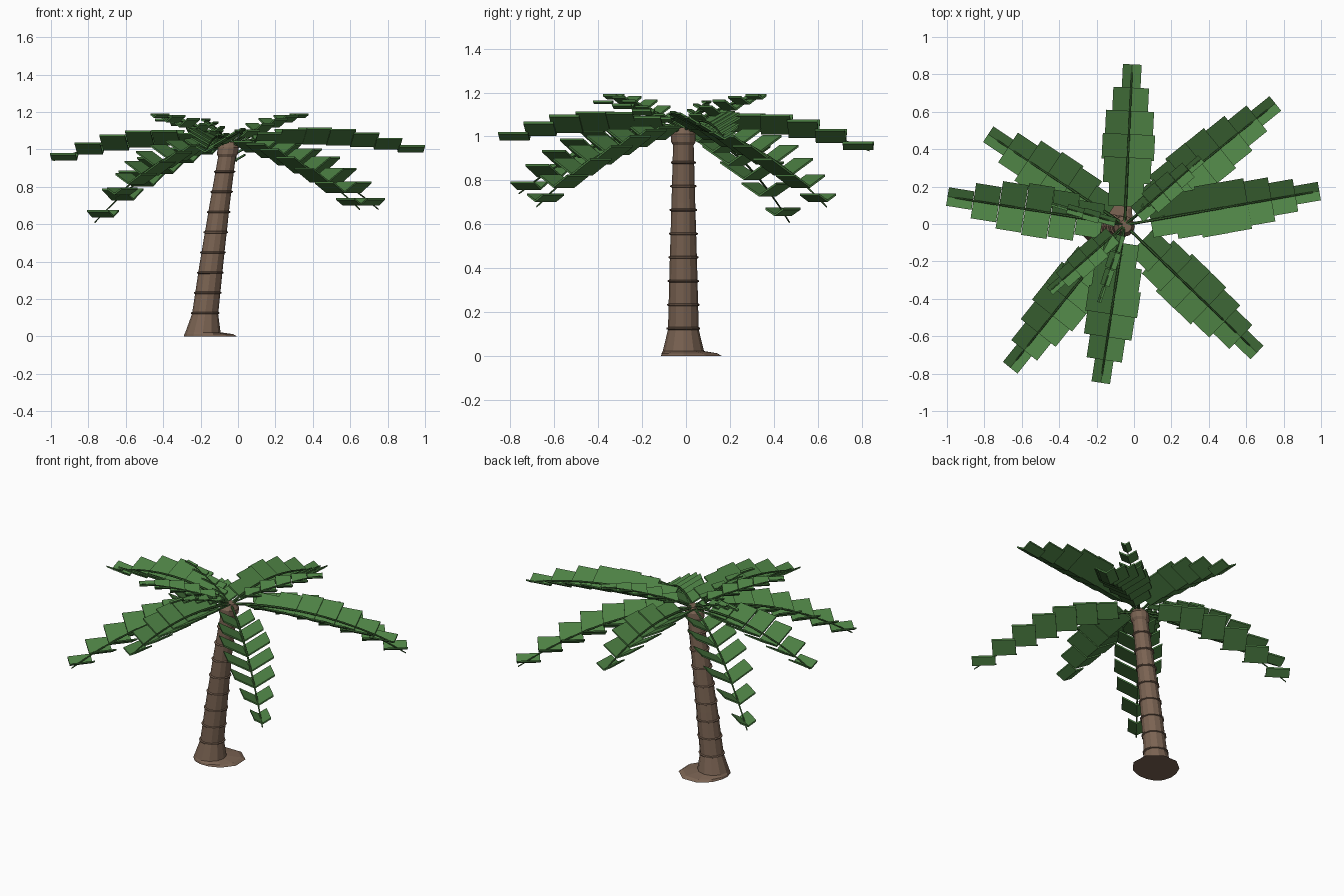
import bpy, bmesh, math
from mathutils import Vector

if "Cube" in bpy.data.objects:
    bpy.data.objects.remove(bpy.data.objects["Cube"])


def material(name, rgb):
    m = bpy.data.materials.new(name)
    m.diffuse_color = (*rgb, 1)
    m.use_nodes = True
    m.node_tree.nodes["Principled BSDF"].inputs["Base Color"].default_value = m.diffuse_color
    return m


BARK = material("bark brown", (0.195, 0.125, 0.085))
LEAF = material("leaf green", (0.075, 0.22, 0.058))
RIB = material("rib green", (0.05, 0.14, 0.036))
CROWN = Vector((-0.05, -0.005, 1.03))


def make_object(name, bm, mat):
    bmesh.ops.recalc_face_normals(bm, faces=bm.faces)
    me = bpy.data.meshes.new(name)
    bm.to_mesh(me)
    bm.free()
    me.materials.append(mat)
    ob = bpy.data.objects.new(name, me)
    bpy.context.collection.objects.link(ob)
    return ob


def loft(bm, rings):
    """Skin a list of point rings and cap both ends."""
    loops = [[bm.verts.new(p) for p in r] for r in rings]
    n = len(loops[0])
    for a, b in zip(loops, loops[1:]):
        for i in range(n):
            j = (i + 1) % n
            bm.faces.new((a[i], a[j], b[j], b[i]))
    bm.faces.new(loops[0][::-1])
    bm.faces.new(loops[-1])


def trunk_x(z):
    return -0.19 + 0.115 * z + 0.022 * z * z


def ring(z, r, n=12, flap=0.0):
    """Trunk cross-section, optionally stretched into a root flap."""
    pts = []
    for i in range(n):
        a = 2 * math.pi * i / n
        rr = r + flap * ((1 + math.cos(a - math.radians(40))) / 2) ** 2
        pts.append((trunk_x(z) + rr * math.cos(a), -0.012 + rr * math.sin(a), z))
    return pts


# Trunk with flared foot and root flap
bm = bmesh.new()
loft(bm, [ring(0, 0.098, flap=0.11), ring(0.012, 0.097, flap=0.085), ring(0.022, 0.094),
          ring(0.12, 0.07), ring(0.4, 0.063), ring(0.7, 0.054), ring(0.96, 0.047),
          ring(0.975, 0.056), ring(1.01, 0.056), ring(1.04, 0.035)])
make_object("trunk", bm, BARK)

# Thin raised rings around the trunk
bm = bmesh.new()
for k in range(8):
    z = 0.125 + 0.108 * k
    r = 0.07 - 0.022 * (z - 0.12) / 0.84
    loft(bm, [ring(z - 0.008, r - 0.004), ring(z - 0.003, r + 0.007),
              ring(z + 0.003, r + 0.007), ring(z + 0.008, r - 0.004)])
make_object("trunk_rings", bm, BARK)


def frond(name, tip, rise, scale=1.0):
    """Arched rib carrying level pairs of leaflet plates in a V."""
    tip = Vector(tip)
    flat = Vector((tip.x - CROWN.x, tip.y - CROWN.y, 0))
    length = flat.length
    d = flat.normalized()
    side = Vector((-d.y, d.x, 0))
    up = Vector((0, 0, 1))
    drop = tip.z - CROWN.z - rise

    def at(t):
        return CROWN + flat * t + up * (rise * t + drop * t * t)

    # Rib
    bm = bmesh.new()
    rings = []
    for i in range(11):
        t = i / 10
        r = (0.008 - 0.004 * t) * (0.5 + 0.5 * scale)
        rings.append([at(t) + side * r * math.cos(k * math.tau / 6) + up * r * math.sin(k * math.tau / 6)
                      for k in range(6)])
    loft(bm, rings)
    make_object(name + "_rib", bm, RIB)

    # Leaflets
    bm = bmesh.new()
    step = 0.13 if scale == 1 else 0.085
    first = 0.2 if scale == 1 else 0.25
    n = round((0.94 - first) * length / step) + 1
    half = step * 0.53
    for i in range(n):
        t = first + (0.94 - first) * i / (n - 1)
        w = (0.05 + 0.09 * math.sin(math.pi * (0.94 - t) / 0.88)) * scale
        h = w * 0.29
        for s in (-1, 1):
            section = [(0, -h - 0.005), (w, h - 0.005), (w, h + 0.005), (0, -h + 0.005)]
            loft(bm, [[at(t) + d * e + side * s * u + up * v for u, v in section]
                      for e in (-half, half)])
    make_object(name + "_leaflets", bm, LEAF)


# Wide level fronds
frond("frond_right", (0.985, 0.175, 0.987), 0.2)
frond("frond_left", (-0.985, 0.145, 0.94), 0.19)
frond("frond_back", (-0.01, 0.835, 0.935), 0.19)
frond("frond_front", (-0.175, -0.83, 0.985), 0.2)
# Drooping fronds
frond("frond_back_right", (0.75, 0.64, 0.68), 0.0)
frond("frond_front_right", (0.65, -0.68, 0.68), 0.0)
frond("frond_back_left", (-0.765, 0.47, 0.61), -0.05)
frond("frond_front_left", (-0.655, -0.76, 0.74), 0.04)
# Young upright fronds
frond("young_frond_right", (0.35, 0.34, 1.185), 0.24, 0.5)
frond("young_frond_left", (-0.44, -0.35, 1.185), 0.24, 0.5)
frond("young_frond_side", (-0.42, 0.1, 1.16), 0.2, 0.22)
frond("young_frond_front", (-0.18, -0.4, 1.16), 0.2, 0.22)
